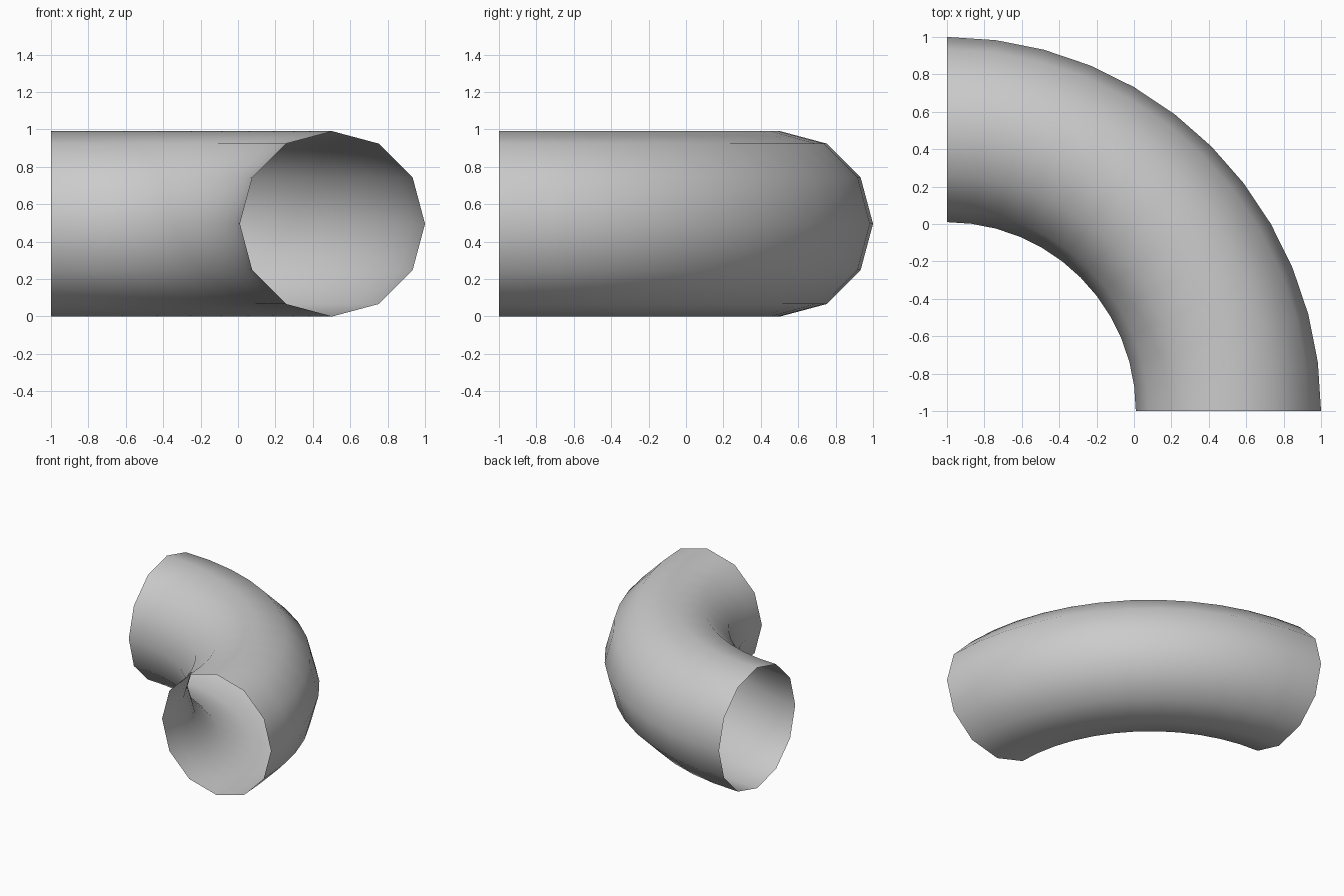
import bpy, bmesh
from math import pi
from mathutils import Vector, Matrix

if "Cube" in bpy.data.objects:
    bpy.data.objects.remove(bpy.data.objects["Cube"])

SIDES, STEPS = 12, 12
TUBE_R, BEND_R = 0.495, 1.505
CENTRE = Vector((-1, -1, TUBE_R))

# open 12-sided ring at the front end, swept a quarter turn
bm = bmesh.new()
bmesh.ops.create_circle(
    bm, segments=SIDES, radius=TUBE_R, cap_ends=False,
    matrix=Matrix.Translation(CENTRE + Vector((BEND_R, 0, 0))) @ Matrix.Rotation(pi / 2, 4, 'X'))
bmesh.ops.spin(bm, geom=bm.verts[:] + bm.edges[:], cent=CENTRE, axis=(0, 0, 1),
               angle=pi / 2, steps=STEPS, use_duplicate=False)
bmesh.ops.remove_doubles(bm, verts=bm.verts[:], dist=1e-5)

# make the faces point out of the tube
bm.faces.ensure_lookup_table()
bm.normal_update()
face = bm.faces[0]
c = face.calc_center_median() - CENTRE
axis_point = Vector((c.x, c.y, 0)).normalized() * BEND_R
if face.normal.dot(c - axis_point) < 0:
    bmesh.ops.reverse_faces(bm, faces=bm.faces[:])
for face in bm.faces:
    face.smooth = True

mesh = bpy.data.meshes.new("pipe_bend")
bm.to_mesh(mesh)
bm.free()
pipe = bpy.data.objects.new("pipe_bend", mesh)
bpy.context.collection.objects.link(pipe)
